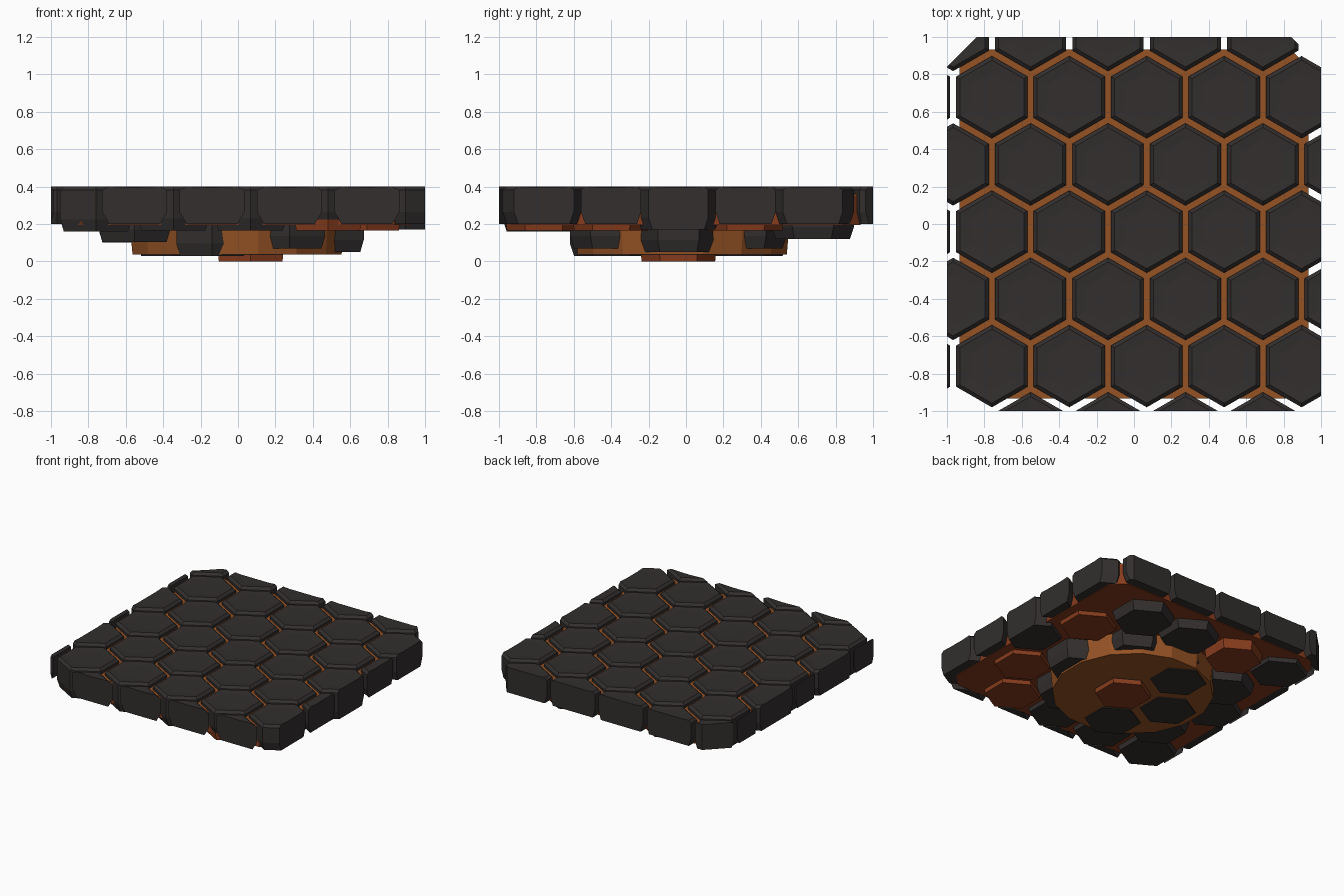
import bpy, bmesh, math
from mathutils import Vector

if "Cube" in bpy.data.objects:
    bpy.data.objects.remove(bpy.data.objects["Cube"])


def material(name, rgb):
    m = bpy.data.materials.new(name)
    m.diffuse_color = (*rgb, 1)
    m.use_nodes = True
    m.node_tree.nodes["Principled BSDF"].inputs["Base Color"].default_value = m.diffuse_color
    return m


STONE = material("dark_stone", (0.032, 0.028, 0.027))
GLOW = material("orange_core", (0.30, 0.085, 0.018))
RED = material("red_rock", (0.24, 0.045, 0.012))


def finish(bm, name, mat):
    bmesh.ops.recalc_face_normals(bm, faces=bm.faces)
    me = bpy.data.meshes.new(name)
    bm.to_mesh(me)
    bm.free()
    me.materials.append(mat)
    ob = bpy.data.objects.new(name, me)
    bpy.context.collection.objects.link(ob)
    return ob


def lathe(cx, cy, profile, sides, turn):
    """Closed solid from stacked polygon rings of (radius, z)."""
    bm = bmesh.new()
    rings = []
    for r, z in profile:
        rings.append([bm.verts.new((cx + r * math.cos(turn + math.tau * i / sides),
                                    cy + r * math.sin(turn + math.tau * i / sides), z))
                      for i in range(sides)])
    for a, b in zip(rings, rings[1:]):
        for i in range(sides):
            j = (i + 1) % sides
            bm.faces.new((a[i], a[j], b[j], b[i]))
    bm.faces.new(rings[0][::-1])
    bm.faces.new(rings[-1])
    return bm


def clip(bm, normal, dist):
    """Cut away everything beyond a plane and cap the cut."""
    n = Vector(normal).normalized()
    bmesh.ops.bisect_plane(bm, geom=bm.verts[:] + bm.edges[:] + bm.faces[:],
                           plane_co=n * dist, plane_no=n, clear_outer=True)
    edges = [e for e in bm.edges if e.is_boundary]
    if edges:
        bmesh.ops.holes_fill(bm, edges=edges, sides=0)


def clip_to_block(bm, size=1.0, chop=None):
    for s in (-1, 1):
        clip(bm, (s, 0, 0), size)
        clip(bm, (0, s, 0), size)
        if chop:
            for t in (-1, 1):
                clip(bm, (s, t, 0), chop / math.sqrt(2))


# honeycomb layout: (column, row) -> underside height of the deeper tiles
DX, DY = 0.414, 0.3595
DEPTH = {(2, 2): 0.03, (1, 2): 0.03, (2, 3): 0.03, (2, 1): 0.03, (3, 1): 0.07,
         (3, 3): 0.07, (3, 2): 0.05, (1, 1): 0.105, (1, 3): 0.10,
         (0, 2): 0.16, (4, 2): 0.17, (2, 0): 0.165, (1, 0): 0.165, (0, 0): 0.16,
         (2, 4): 0.13, (3, 4): 0.12, (0, 4): 0.165}
RED_HULLS = {(2, 2): 0.0, (1, 4): 0.12, (4, 1): 0.165, (4, 3): 0.165, (3, 0): 0.165}

for row in range(-1, 6):
    for col in range(-1, 6):
        x = -0.76 + DX * col - (DX / 2 if row % 2 else 0)
        y = -0.76 + DY * row
        if abs(x) > 1.18 or abs(y) > 1.15 or abs(x) + abs(y) > 2.06:
            continue
        key = (col, row)
        zb = DEPTH.get(key, 0.20)
        # dark hexagonal tile with bevelled rim and shallow dish
        bm = lathe(x, y, [(0.198, zb), (0.22, zb + 0.065), (0.22, 0.382), (0.198, 0.40),
                          (0.135, 0.396)], 6, math.pi / 6)
        clip_to_block(bm, 1.0, 1.84 if row == 5 else None)
        if len(bm.faces) > 3:
            finish(bm, "hex_tile", STONE)
        else:
            bm.free()
        # red rock hull under some tiles
        if key in RED_HULLS:
            finish(lathe(x, y, [(0.197, RED_HULLS[key]), (0.215, 0.28)], 6, math.pi / 6),
                   "red_hull", RED)


# square bed between the tiles: red below, orange skin on top
def bed(name, z0, z1, size, mat):
    bm = lathe(0, 0, [(size * 1.4143, z0), (size * 1.4143, z1)], 4, math.pi / 4)
    clip_to_block(bm, 1.0, 1.77)
    finish(bm, name, mat)


bed("red_bed", 0.195, 0.35, 0.932, RED)
bed("orange_grout", 0.35, 0.362, 0.932, GLOW)

# round core below
finish(lathe(-0.005, -0.02, [(0.57, 0.036), (0.585, 0.21)], 16, math.pi / 16), "round_core", GLOW)
